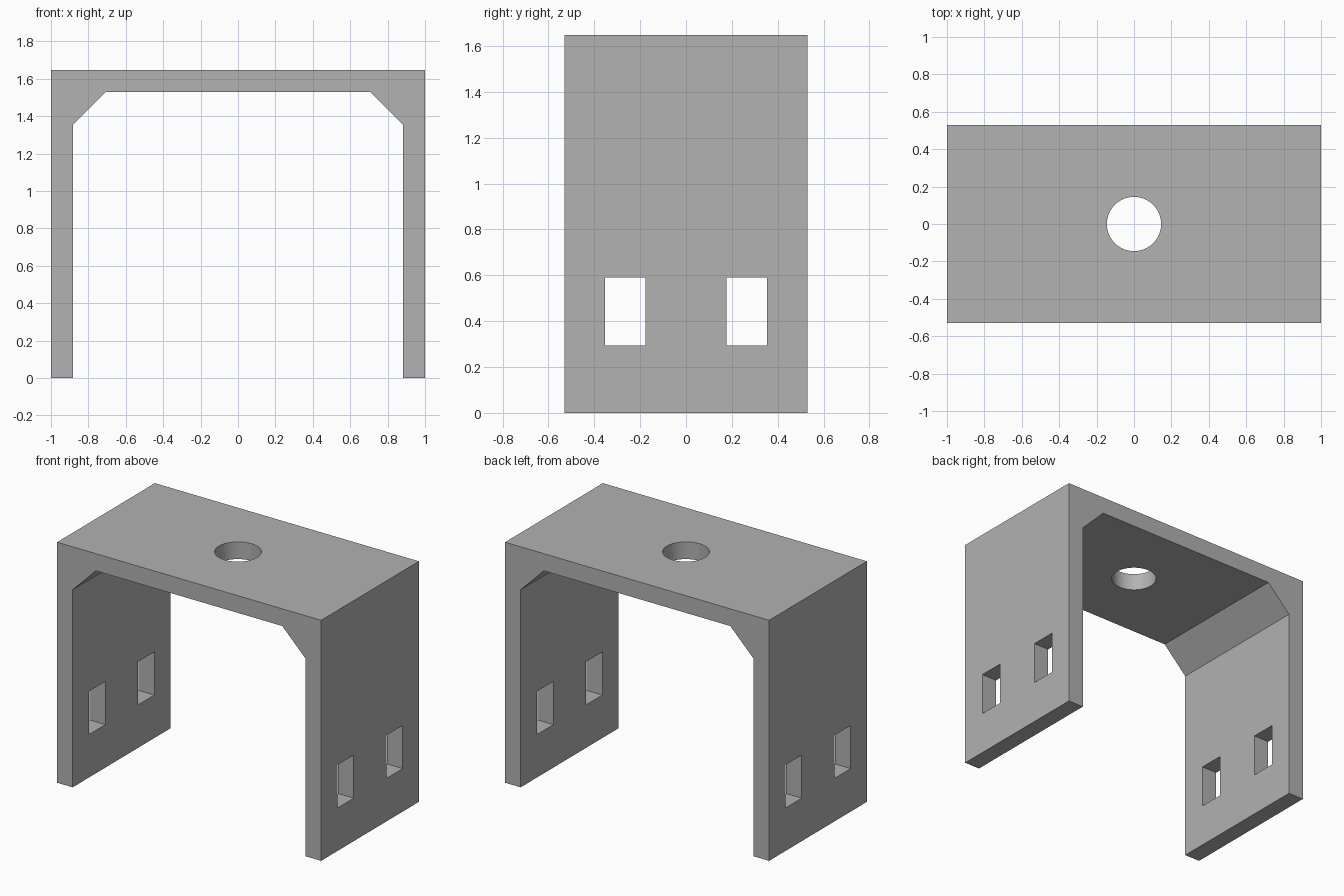
import bpy
import bmesh
from mathutils import Vector

cube = bpy.data.objects.get("Cube")
if cube:
    bpy.data.objects.remove(cube, do_unlink=True)

HEIGHT, HALF_DEPTH, WALL, CHAMFER = 1.647, 0.529, 0.118, 0.176

grey = bpy.data.materials.new("plain grey")
grey.use_nodes = True
colour = (0.445, 0.445, 0.445, 1)
grey.diffuse_color = colour
grey.node_tree.nodes["Principled BSDF"].inputs["Base Color"].default_value = colour


def extrude_profile(name, points, half_depth):
    """Extrude an outline in the xz plane along y."""
    bm = bmesh.new()
    face = bm.faces.new([bm.verts.new((x, -half_depth, z)) for x, z in points])
    result = bmesh.ops.extrude_face_region(bm, geom=[face])
    moved = [v for v in result["geom"] if isinstance(v, bmesh.types.BMVert)]
    bmesh.ops.translate(bm, verts=moved, vec=Vector((0, 2 * half_depth, 0)))
    bmesh.ops.recalc_face_normals(bm, faces=bm.faces)
    mesh = bpy.data.meshes.new(name)
    bm.to_mesh(mesh)
    bm.free()
    mesh.materials.append(grey)
    obj = bpy.data.objects.new(name, mesh)
    bpy.context.collection.objects.link(obj)
    return obj


def cut(target, cutter, name):
    """Subtract a helper solid from the target."""
    cutter.name = name
    cutter.data.materials.clear()
    cutter.data.materials.append(grey)
    mod = target.modifiers.new(name, "BOOLEAN")
    mod.operation, mod.solver, mod.object = "DIFFERENCE", "EXACT", cutter
    bpy.context.view_layer.objects.active = target
    bpy.ops.object.modifier_apply(modifier=name)
    bpy.data.objects.remove(cutter, do_unlink=True)


# U-shaped bracket with chamfered inner corners
inner, ceiling = 1 - WALL, HEIGHT - WALL
right_half = [(0.0, HEIGHT), (1, HEIGHT), (1, 0), (inner, 0),
              (inner, ceiling - CHAMFER), (inner - CHAMFER, ceiling)]
outline = right_half[1:] + [(-x, z) for x, z in reversed(right_half[1:])]
bracket = extrude_profile("bracket", outline, HALF_DEPTH)

# Round bolt hole through the top plate
bpy.ops.mesh.primitive_cylinder_add(vertices=64, radius=0.145, depth=0.5,
                                    location=(0, 0, HEIGHT))
cut(bracket, bpy.context.object, "bolt_hole")

# Two rectangular slots through both legs
for side, name in ((-1, "front_slots"), (1, "back_slots")):
    bpy.ops.mesh.primitive_cube_add(size=1, location=(0, side * 0.265, 0.442))
    slot = bpy.context.object
    slot.scale = (3, 0.178, 0.295)
    bpy.context.view_layer.update()
    cut(bracket, slot, name)

# Smooth the hole wall and keep the plate edges sharp
bpy.ops.object.select_all(action="DESELECT")
bracket.select_set(True)
bpy.context.view_layer.objects.active = bracket
bpy.ops.object.shade_smooth_by_angle(angle=0.5)
